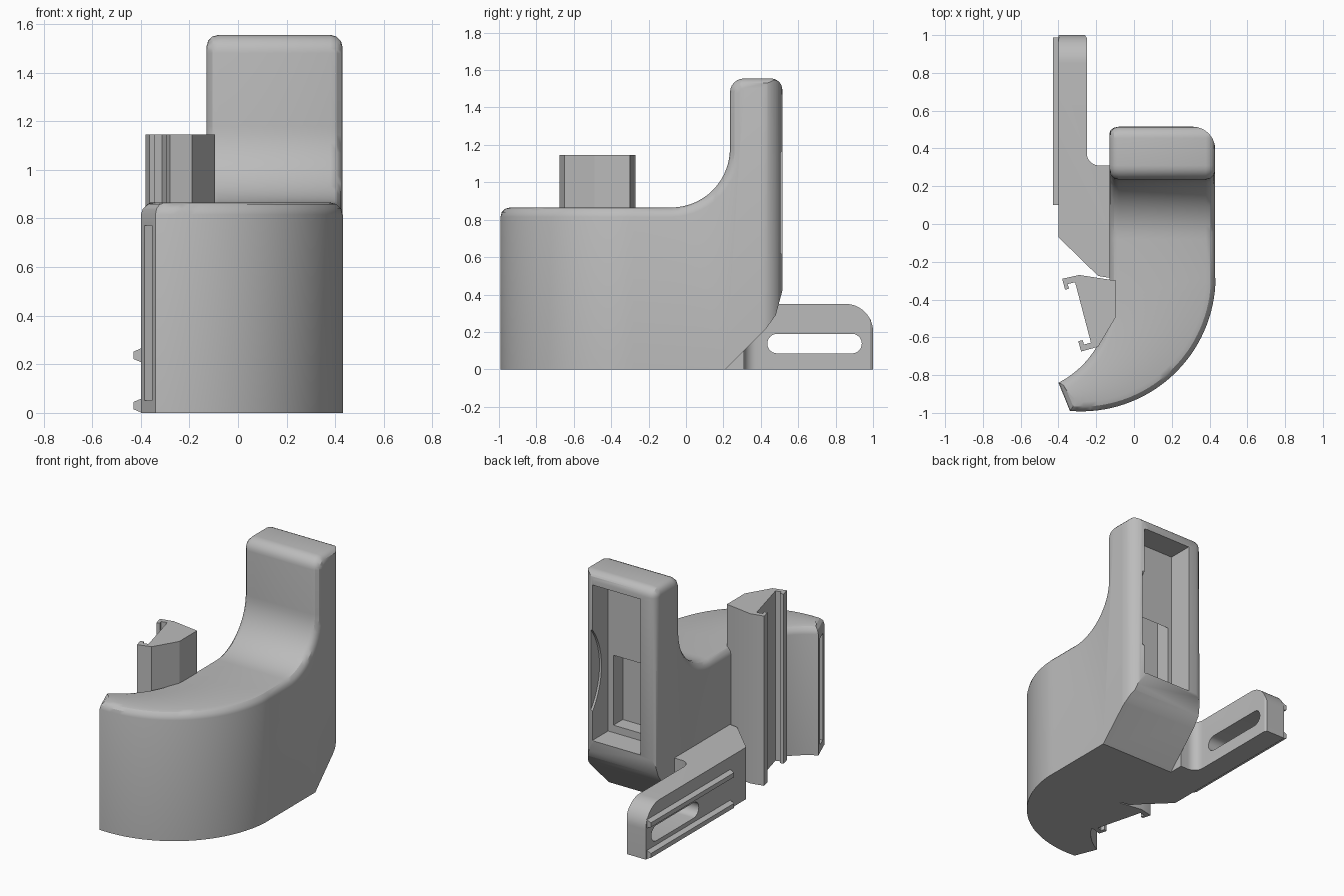
import bpy, bmesh
from math import sin, cos, radians
from mathutils import Vector

cube = bpy.data.objects.get("Cube")
if cube:
    bpy.data.objects.remove(cube, do_unlink=True)

grey = bpy.data.materials.new("plain grey")
grey.use_nodes = True
grey.diffuse_color = (0.5, 0.5, 0.5, 1)
grey.node_tree.nodes["Principled BSDF"].inputs["Base Color"].default_value = (0.5, 0.5, 0.5, 1)


def arc(cx, cy, r, a0, a1, n):
    angles = [radians(a0 + (a1 - a0) * i / n) for i in range(n + 1)]
    return [(cx + r * cos(a), cy + r * sin(a)) for a in angles]


def finish(name, bm):
    bmesh.ops.recalc_face_normals(bm, faces=bm.faces)
    mesh = bpy.data.meshes.new(name)
    bm.to_mesh(mesh)
    bm.free()
    mesh.materials.append(grey)
    obj = bpy.data.objects.new(name, mesh)
    bpy.context.collection.objects.link(obj)
    return obj


def prism(name, pts, axis, lo, hi):
    """Extrude a 2D outline along one axis."""
    place = {"x": lambda a, b, t: (t, a, b),
             "y": lambda a, b, t: (a, t, b),
             "z": lambda a, b, t: (a, b, t)}[axis]
    bm = bmesh.new()
    low = [bm.verts.new(place(a, b, lo)) for a, b in pts]
    high = [bm.verts.new(place(a, b, hi)) for a, b in pts]
    bm.faces.new(low)
    bm.faces.new(high)
    for i in range(len(pts)):
        j = (i + 1) % len(pts)
        bm.faces.new((low[i], low[j], high[j], high[i]))
    return finish(name, bm)


def rect(a0, a1, b0, b1):
    return [(a0, b0), (a1, b0), (a1, b1), (a0, b1)]


def combine(obj, tool, operation="DIFFERENCE"):
    mod = obj.modifiers.new("cut", "BOOLEAN")
    mod.operation, mod.object, mod.solver = operation, tool, "EXACT"
    bpy.context.view_layer.objects.active = obj
    bpy.ops.object.modifier_apply(modifier=mod.name)
    bpy.data.objects.remove(tool, do_unlink=True)


# Body: tower side profile, continued by a curved wall
TOP = 0.865
lower = [(-0.28, 0), (0.21, 0), (0.43, 0.22), (0.48, 0.29), (0.515, 0.42)]
profile = (lower + arc(0.455, 1.495, 0.06, 0, 90, 6) + arc(0.31, 1.48, 0.075, 90, 180, 6)
           + arc(-0.08, 1.18, 0.315, 0, -90, 14) + [(-0.28, TOP)])
bm = bmesh.new()
inner = [bm.verts.new((-0.13, y, z)) for y, z in profile]
outer = [bm.verts.new((0.43, y, z)) for y, z in profile]
inner[0].co.y = inner[-1].co.y = -0.4
bm.faces.new(inner)
bm.faces.new(outer)
for i in range(len(profile) - 1):
    bm.faces.new((inner[i], inner[i + 1], outer[i + 1], outer[i]))

inner_curve = arc(-0.624, -0.4, 0.494, 0, -63, 32)[1:]
outer_curve = arc(-0.28, -0.28, 0.712, 0, -94.8, 32)[1:]
ring = [inner[0], inner[-1], outer[-1], outer[0]]
top_inner, top_outer = inner[len(lower) - 1:], outer[len(lower) - 1:]
for p, q in zip(inner_curve, outer_curve):
    new = [bm.verts.new(c) for c in ((*p, 0), (*p, TOP), (*q, TOP), (*q, 0))]
    for i in range(4):
        j = (i + 1) % 4
        bm.faces.new((ring[i], ring[j], new[j], new[i]))
    top_inner.append(new[1])
    top_outer.append(new[2])
    ring = new
bm.faces.new(ring)
bmesh.ops.recalc_face_normals(bm, faces=bm.faces)

# Rounded rim along both sides of the top and across the end
rim = [bm.edges.get((top_inner[-1], top_outer[-1]))]
for chain in (top_inner, top_outer):
    rim += [bm.edges.get(pair) for pair in zip(chain, chain[1:])]
bmesh.ops.bevel(bm, geom=rim, offset=0.05, offset_type="OFFSET", segments=3,
                profile=0.5, affect="EDGES", clamp_overlap=False)
body = finish("body", bm)

# Larger rounding on the outer back corner
corner = arc(0.31, 0.395, 0.12, 3, 87, 10) + [(0.31, 0.56), (0.48, 0.56), (0.48, 0.395)]
combine(body, prism("corner_cutter", corner, "z", -0.1, 1.7))

# Back pocket, deeper window and shallow round notch in its side wall
combine(body, prism("pocket_cutter", rect(-0.02, 0.34, 0.42, 1.47), "y", 0.345, 0.6))
window = [(0.36, 0.47), (0.36, 0.93), (0.245, 1.02), (0.245, 0.47)]
combine(body, prism("window_cutter", window, "x", 0.01, 0.3))
notch = arc(0.855, 0.89, 0.44, 0, 360, 64)[:-1]
combine(body, prism("notch_cutter", notch, "x", 0.33, 0.355))

# Upright slot in the end of the curved wall
along = Vector((0.06, -0.15)).normalized()
across = Vector((along.y, -along.x))
middle = Vector((-0.37, -0.915))
slot = [middle + along * a * 0.04 + across * b * 0.04
        for a, b in ((-1, -1), (1, -1), (1, 1), (-1, 1))]
combine(body, prism("end_slot_cutter", [tuple(p) for p in slot], "z", 0.05, 0.77))

# Mounting arm with rounded tip and long slot
plan = ([(-0.4, 1), (-0.26, 1), (-0.25, 0.985)] + arc(-0.185, 0.375, 0.065, 180, 270, 8)
        + [(-0.128, 0.31), (-0.128, -0.285), (-0.19, -0.275), (-0.4, -0.07)])
arm = prism("mounting_arm", plan, "z", 0, 0.35)
side = [(-0.5, -0.1), (1.0, -0.1)] + arc(0.852, 0.202, 0.148, 0, 90, 12) + [(-0.5, 0.35)]
side[1] = (1.0, -0.1)
combine(arm, prism("arm_outline", side, "x", -0.6, 0.1), "INTERSECT")
long_slot = arc(0.8875, 0.1375, 0.0525, -90, 90, 12) + arc(0.4875, 0.1375, 0.0525, 90, 270, 12)
combine(arm, prism("arm_slot_cutter", long_slot, "x", -0.6, -0.2))

# Two tapered rails on the outside of the arm
rails = []
for label, z in (("lower", 0.0), ("upper", 0.207)):
    shape = [(-0.395, z), (-0.43, z + 0.015), (-0.43, z + 0.045), (-0.395, z + 0.06)]
    rails.append(prism(label + "_rail", shape, "y", 0.1, 0.988))

# Hooked clip column
clip_plan = [(-0.38, -0.29), (-0.29, -0.27), (-0.095, -0.3), (-0.095, -0.49), (-0.19, -0.65),
             (-0.28, -0.675), (-0.295, -0.62), (-0.272, -0.615), (-0.265, -0.638),
             (-0.228, -0.628), (-0.312, -0.308), (-0.352, -0.318), (-0.343, -0.342),
             (-0.365, -0.348)]
clip = prism("clip_column", clip_plan, "z", 0, 1.145)

# Smooth curves, crisp edges
bpy.ops.object.select_all(action="DESELECT")
for obj in [body, arm, clip] + rails:
    obj.select_set(True)
bpy.context.view_layer.objects.active = body
bpy.ops.object.shade_smooth_by_angle(angle=radians(30))
